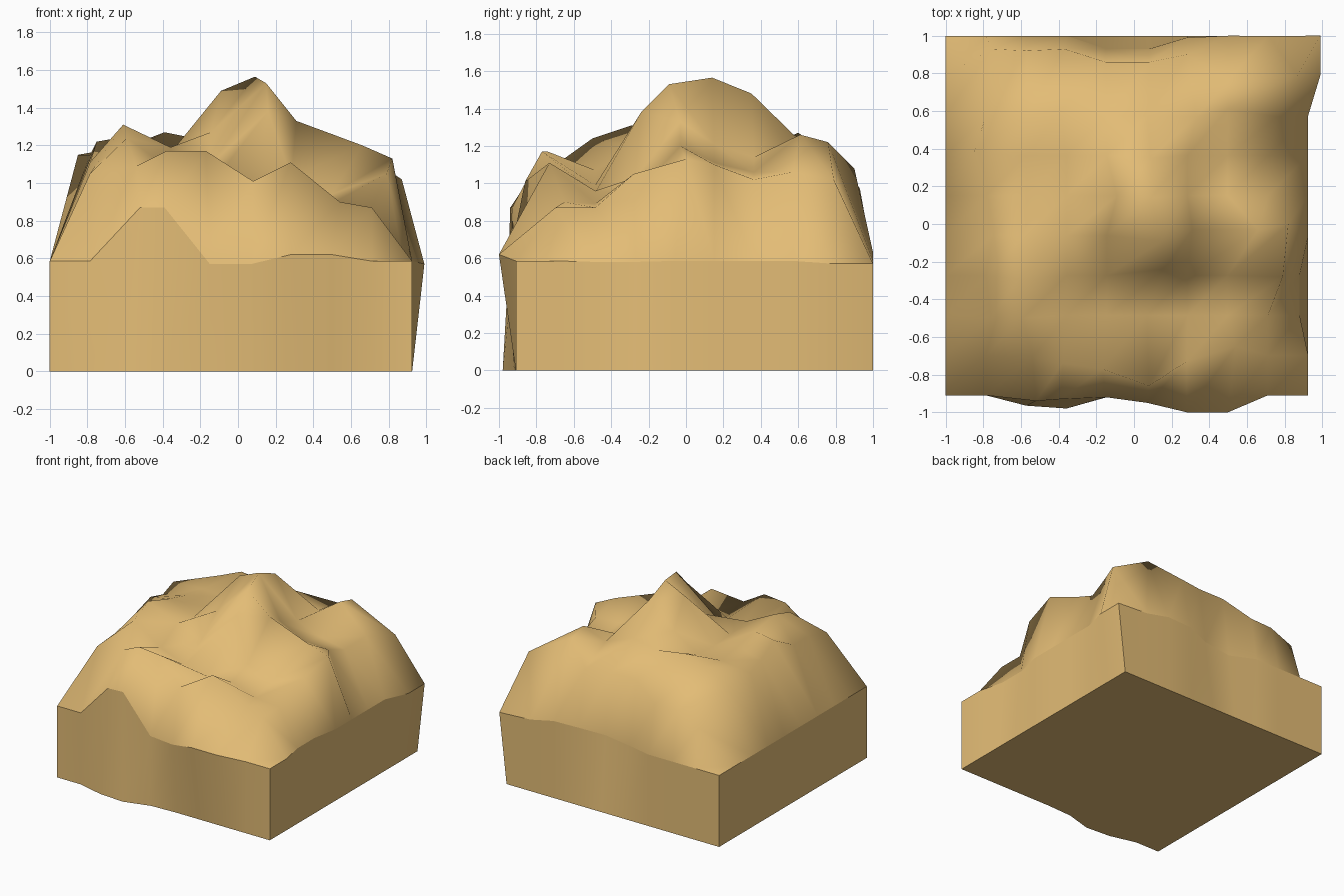
import bpy, bmesh

N = 10
X0, Y0, DX, DY = -1.0, -0.91, 0.2139, 0.2122
RIM = 0.585

# Inner heights of the hill, front row first, left to right
HEIGHTS = [
    [1.05, 1.09, 1.17, 1.17, 1.01, 1.11, 0.90, 0.87],
    [1.09, 1.24, 1.07, 0.99, 0.95, 0.96, 0.89, 0.87],
    [1.11, 1.31, 1.19, 1.10, 1.38, 1.03, 0.94, 1.05],
    [1.22, 1.25, 1.16, 1.27, 1.53, 1.33, 1.20, 1.13],
    [1.15, 1.20, 1.15, 1.49, 1.565, 1.21, 1.11, 1.10],
    [1.15, 1.17, 1.16, 1.30, 1.48, 1.14, 1.06, 1.02],
    [1.09, 1.20, 1.27, 1.22, 1.26, 1.16, 1.26, 1.06],
    [0.88, 0.97, 0.97, 1.09, 1.09, 1.08, 1.22, 1.02],
]

# Hill points pushed sideways: (column, row) -> (x, y)
MOVED = {
    (2, 1): (-0.54, -0.71), (3, 1): (-0.38, -0.74), (4, 1): (-0.17, -0.77),
    (5, 1): (0.08, -0.86), (6, 1): (0.28, -0.73), (7, 1): (0.54, -0.65),
    (1, 2): (-0.76, -0.50), (2, 2): (-0.59, -0.50), (2, 3): (-0.61, -0.29),
    (5, 3): (0.16, -0.24), (8, 3): (0.79, -0.28), (1, 4): (-0.75, -0.06),
    (2, 4): (-0.58, -0.06), (5, 4): (0.15, -0.09), (6, 4): (0.31, -0.03),
    (7, 4): (0.66, -0.03),
    (8, 4): (0.82, 0.00), (4, 5): (-0.09, 0.15), (5, 5): (0.09, 0.14),
    (1, 6): (-0.85, 0.38), (5, 6): (0.09, 0.35), (6, 7): (0.33, 0.57),
    (3, 7): (-0.39, 0.60), (7, 7): (0.50, 0.61), (8, 7): (0.76, 0.57),
    (1, 8): (-0.76, 0.93), (2, 8): (-0.57, 0.92), (3, 8): (-0.37, 0.93),
    (4, 8): (-0.15, 0.86), (5, 8): (0.08, 0.86), (6, 8): (0.28, 0.90),
    (7, 8): (0.50, 0.76), (8, 8): (0.87, 0.79),
}

# Uneven rim points: (column, row) -> (x, y, z)
RIM_MOVED = {
    (2, 0): (-0.52, -0.94, 0.87), (3, 0): (-0.39, -0.93, 0.87),
    (4, 0): (-0.15, -0.92, 0.57), (5, 0): (0.07, -0.95, 0.57),
    (6, 0): (0.28, -1.0, 0.62), (7, 0): (0.50, -1.0, 0.62),
    (9, 2): (0.88, -0.485, 0.58), (9, 3): (0.88, -0.27, 0.58),
    (9, 8): (0.99, 0.79, 0.57), (9, 9): (0.99, 1.0, 0.57),
    (4, 9): (-0.15, 0.93, 0.57), (5, 9): (0.08, 0.93, 0.60),
    (6, 9): (0.28, 0.99, 0.63), (7, 9): (0.50, 1.0, 0.63),
}
# Base outline points that bulge forward
BASE_MOVED = {(2, 0): -0.965, (3, 0): -0.98, (4, 0): -0.92}


def grid_xy(i, j):
    return X0 + DX * i, Y0 + DY * j


bm = bmesh.new()

# Hill surface
top = {}
for j in range(N):
    for i in range(N):
        x, y = grid_xy(i, j)
        if 0 < i < N - 1 and 0 < j < N - 1:
            x, y = MOVED.get((i, j), (x, y))
            co = (x, y, HEIGHTS[j - 1][i - 1])
        else:
            co = RIM_MOVED.get((i, j), (x, y, RIM))
        top[i, j] = bm.verts.new(co)
for j in range(N - 1):
    for i in range(N - 1):
        bm.faces.new([top[i, j], top[i + 1, j], top[i + 1, j + 1], top[i, j + 1]])

# Side walls and flat underside
M = N - 1
ring = ([(i, 0) for i in range(M)] + [(M, j) for j in range(M)]
        + [(i, M) for i in range(M, 0, -1)] + [(0, j) for j in range(M, 0, -1)])
low = {}
for k in ring:
    x, y = grid_xy(*k)
    low[k] = bm.verts.new((x, BASE_MOVED.get(k, y), 0))
for a, b in zip(ring, ring[1:] + ring[:1]):
    bm.faces.new([low[a], low[b], top[b], top[a]])
bm.faces.new([low[k] for k in reversed(ring)])

# Smooth surfaces with crisp rim, corners and base edge
for f in bm.faces:
    f.smooth = True
for a, b in zip(ring, ring[1:] + ring[:1]):
    bm.edges.get((top[a], top[b])).smooth = False
    bm.edges.get((low[a], low[b])).smooth = False
for k in [(0, 0), (M, 0), (M, M), (0, M)]:
    bm.edges.get((top[k], low[k])).smooth = False

mesh = bpy.data.meshes.new("sand_mound")
bm.to_mesh(mesh)
bm.free()

sand = bpy.data.materials.new("sand")
sand.diffuse_color = (0.77, 0.505, 0.18, 1)
mesh.materials.append(sand)
obj = bpy.data.objects.new("sand_mound", mesh)
bpy.context.collection.objects.link(obj)
